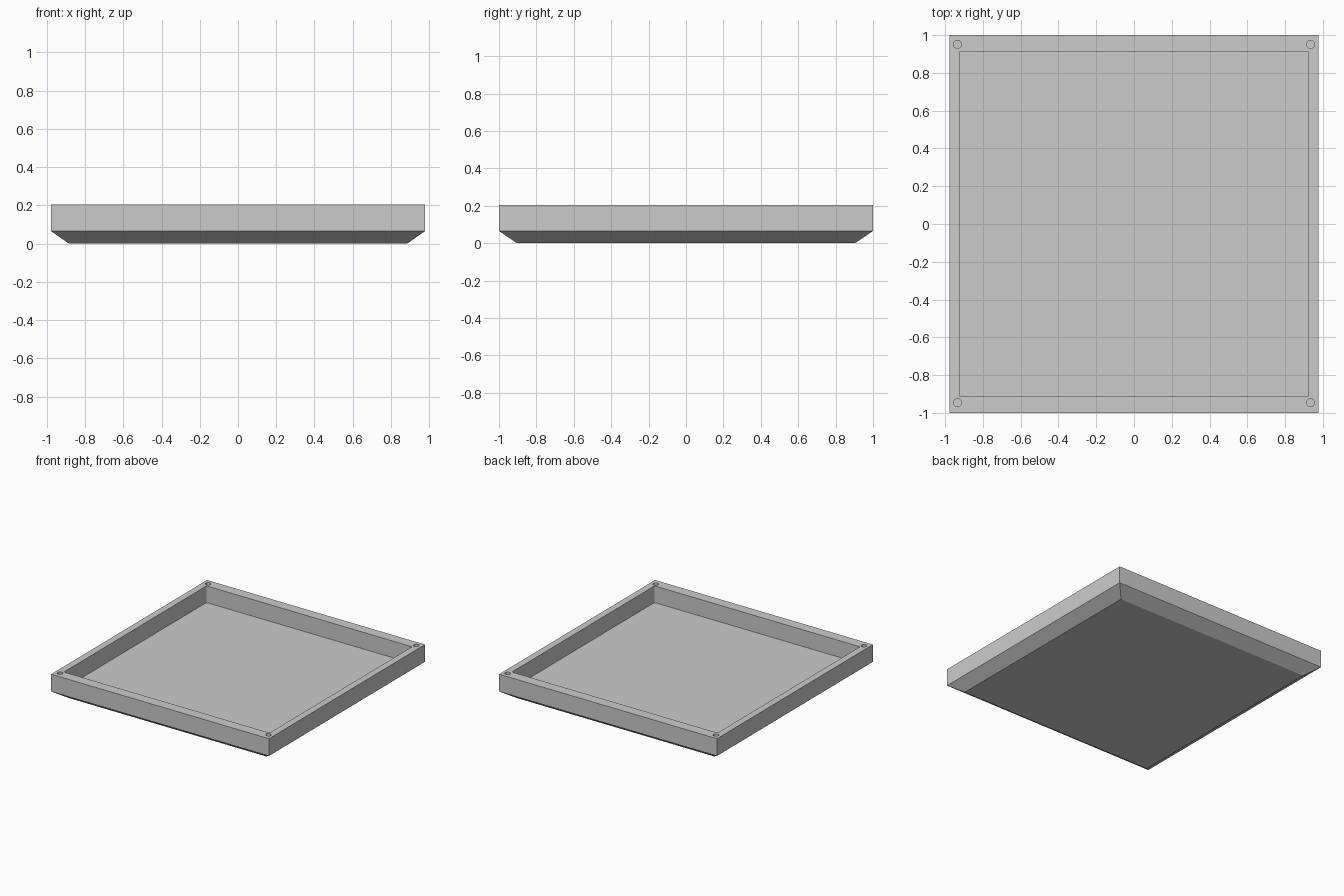
import bpy, bmesh

cube = bpy.data.objects.get("Cube")
if cube:
    bpy.data.objects.remove(cube)

grey = bpy.data.materials.new("plain_grey")
grey.use_nodes = True
colour = (0.6, 0.6, 0.6, 1)
grey.diffuse_color = colour
grey.node_tree.nodes["Principled BSDF"].inputs["Base Color"].default_value = colour

TOP, CHAMFER_TOP, FLOOR, HOLE_BOTTOM = 0.205, 0.065, 0.07, 0.1


def make_object(name, bm):
    bmesh.ops.recalc_face_normals(bm, faces=bm.faces)
    mesh = bpy.data.meshes.new(name)
    bm.to_mesh(mesh)
    bm.free()
    mesh.materials.append(grey)
    obj = bpy.data.objects.new(name, mesh)
    bpy.context.collection.objects.link(obj)
    return obj


def stack(bm, levels):
    """Closed solid from stacked rectangles (half x, half y, z)."""
    rings = [[bm.verts.new((sx * hx, sy * hy, z))
              for sx, sy in ((-1, -1), (1, -1), (1, 1), (-1, 1))]
             for hx, hy, z in levels]
    bm.faces.new(rings[0])
    bm.faces.new(rings[-1])
    for low, high in zip(rings, rings[1:]):
        for i in range(4):
            j = (i + 1) % 4
            bm.faces.new((low[i], low[j], high[j], high[i]))


def cut(target, cutter):
    cutter.hide_render = True
    cutter.hide_viewport = False
    mod = target.modifiers.new(cutter.name, "BOOLEAN")
    mod.operation = "DIFFERENCE"
    mod.solver = "EXACT"
    mod.object = cutter
    bpy.context.view_layer.objects.active = target
    bpy.ops.object.modifier_apply(modifier=mod.name)
    bpy.data.objects.remove(cutter)


# Tray body with sloped lower edges
bm = bmesh.new()
stack(bm, [(0.885, 0.904, 0), (0.978, 1, CHAMFER_TOP), (0.978, 1, TOP)])
tray = make_object("tray", bm)

# Cavity with slightly rounded corners
bm = bmesh.new()
stack(bm, [(0.923, 0.914, FLOOR), (0.923, 0.914, TOP + 0.1)])
upright = [e for e in bm.edges if abs(e.verts[0].co.z - e.verts[1].co.z) > 0.1]
bmesh.ops.bevel(bm, geom=upright, offset=0.008, segments=3, profile=0.5, affect="EDGES")
cut(tray, make_object("cavity_cutter", bm))

# Blind screw hole in each corner
for x in (-0.935, 0.935):
    for y in (-0.946, 0.951):
        bm = bmesh.new()
        bmesh.ops.create_cone(bm, cap_ends=True, segments=32, radius1=0.021,
                              radius2=0.021, depth=0.2)
        bmesh.ops.translate(bm, verts=bm.verts, vec=(x, y, HOLE_BOTTOM + 0.1))
        cut(tray, make_object("screw_hole_cutter", bm))
